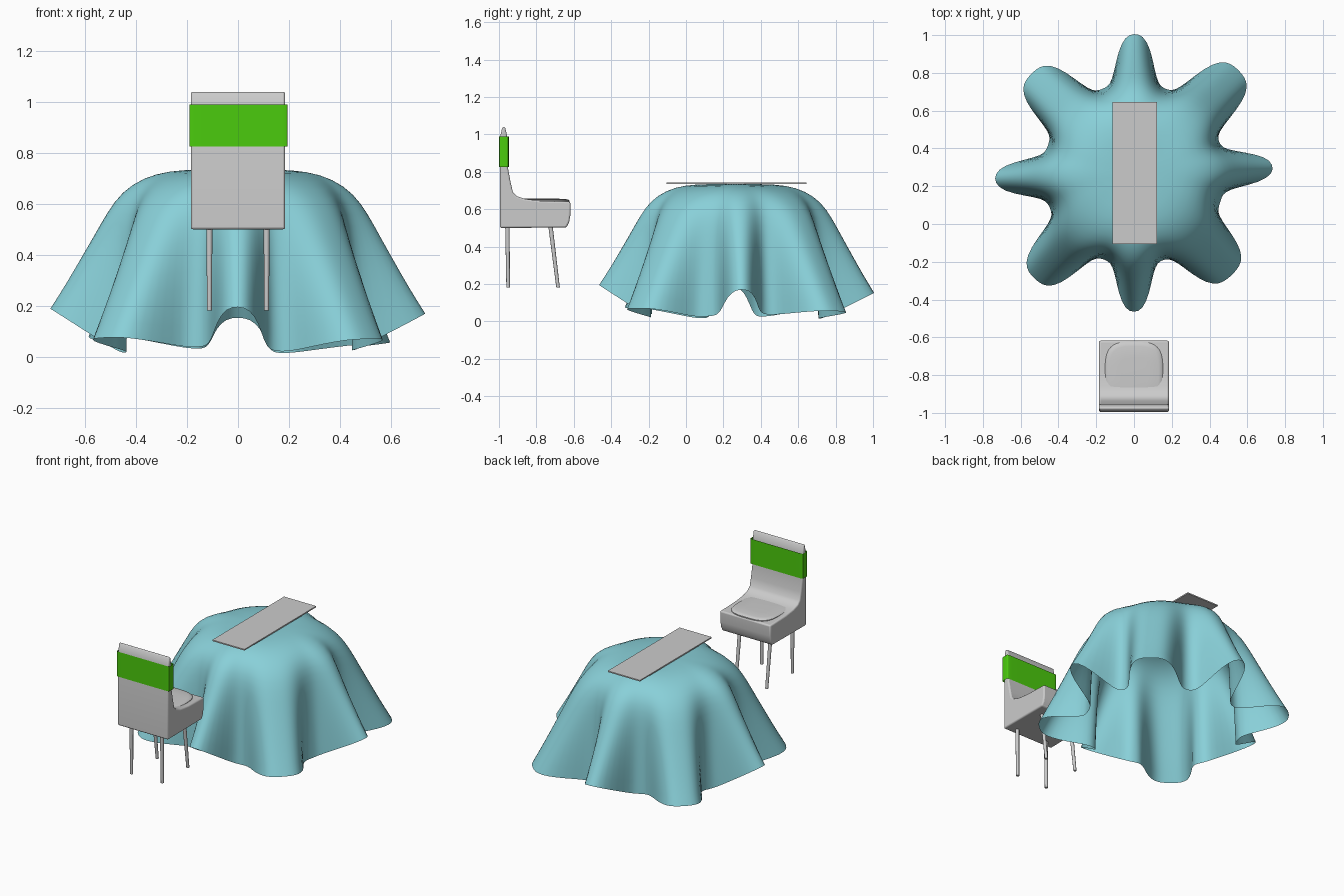
import bpy, bmesh
from math import sin, cos, pi, exp, copysign
from mathutils import Vector

if "Cube" in bpy.data.objects:
    bpy.data.objects.remove(bpy.data.objects["Cube"])


def material(name, rgb):
    m = bpy.data.materials.new(name)
    m.diffuse_color = (*rgb, 1)
    m.use_nodes = True
    m.node_tree.nodes["Principled BSDF"].inputs["Base Color"].default_value = m.diffuse_color
    return m


def finish(name, bm, mat=None, angle=None):
    bmesh.ops.recalc_face_normals(bm, faces=bm.faces)
    me = bpy.data.meshes.new(name)
    bm.to_mesh(me)
    bm.free()
    ob = bpy.data.objects.new(name, me)
    bpy.context.collection.objects.link(ob)
    if mat:
        me.materials.append(mat)
    if angle:
        bpy.ops.object.select_all(action='DESELECT')
        ob.select_set(True)
        bpy.context.view_layer.objects.active = ob
        bpy.ops.object.shade_smooth_by_angle(angle=angle)
    return ob


def bridge(bm, a, b):
    n = len(a)
    for i in range(n):
        bm.faces.new((a[i], a[(i + 1) % n], b[(i + 1) % n], b[i]))


# Tablecloth: radial profiles blended between valleys and eight hanging folds
CY = 0.265
valley = [(.15, .735), (.26, .728), (.35, .698), (.41, .64), (.44, .56),
          (.453, .46), (.463, .33), (.472, .18), (.48, .015)]
fold = [(.15, .735), (.27, .728), (.37, .698), (.455, .638), (.51, .555),
        (.56, .46), (.615, .36), (.675, .25), (.735, .15)]
# angle, hem radius, half width, hem height, squareness
folds = [(.045, .74, .16, .15, 3), (.78, .78, .25, .045, 4),
         (1.565, .745, .18, .15, 3), (2.37, .76, .25, .06, 4),
         (pi + .035, .74, .17, .19, 3), (pi + .81, .765, .24, .06, 4),
         (1.5 * pi, .735, .165, .18, 3), (2 * pi - .8, .745, .27, .07, 4)]


def cloth_point(k, a):
    s = k / (len(valley) - 1)
    (vr, vz), (fr, fz) = valley[k], fold[k]
    wsum = dr = dz = 0
    for ang, rad, width, hem, p in folds:
        d = abs((a - ang + pi) % (2 * pi) - pi)
        w = exp(-(d / (width * (1 + .35 * (1 - s)))) ** (2 + (p - 2) * s))
        wsum += w
        dr += w * (fr + (rad - .735) * s - vr)
        dz += w * (fz + (hem - .15) * s ** 1.5 - vz)
    n = max(1, wsum)
    r = vr + dr / n
    z = vz + dz / n + .012 * s ** 3 * (1 + sin(3 * a + 1))
    return r * cos(a), CY + r * sin(a), z


SEG = 96
bm = bmesh.new()
rings = [[bm.verts.new(cloth_point(k, 2 * pi * i / SEG)) for i in range(SEG)]
         for k in range(len(valley))]
for a, b in zip(rings, rings[1:]):
    bridge(bm, a, b)
bm.faces.new(rings[0])
cloth = finish("tablecloth", bm, material("teal_cloth", (.25, .63, .69)), pi)
cloth.modifiers.new("smooth", 'SUBSURF').levels = 1
cloth.modifiers["smooth"].render_levels = 1

# Flat runner on the table top
bm = bmesh.new()
bmesh.ops.create_cube(bm, size=1)
for v in bm.verts:
    v.co = (.003 + v.co.x * .235, .27 + v.co.y * .75, .739 + v.co.z * .008)
finish("table_runner", bm)

# Chair shell: side profile (y, z) extruded across x
profile = [(-.995, .50), (-.64, .502), (-.625, .53), (-.618, .57), (-.618, .64),
           (-.78, .645), (-.86, .655), (-.905, .67), (-.925, .69), (-.937, .74),
           (-.952, .82), (-.954, .98), (-.966, 1.035), (-.975, 1.043),
           (-.983, 1.035), (-.995, .98)]
bm = bmesh.new()
left = [bm.verts.new((-.185, y, z)) for y, z in profile]
right = [bm.verts.new((.185, y, z)) for y, z in profile]
bridge(bm, left, right)
bm.faces.new(left)
bm.faces.new(right)
shell = finish("chair_shell", bm, None, .7)
bev = shell.modifiers.new("rounded", 'BEVEL')
bev.width, bev.segments, bev.limit_method, bev.angle_limit = .014, 3, 'ANGLE', .9


def squircle(bm, cx, cy, rx, ry, z, power, n=48):
    out = []
    for i in range(n):
        c, s = cos(2 * pi * i / n), sin(2 * pi * i / n)
        out.append(bm.verts.new((cx + copysign(abs(c) ** power, c) * rx,
                                 cy + copysign(abs(s) ** power, s) * ry, z)))
    return out


# Seat cushion
bm = bmesh.new()
loops = [squircle(bm, 0, -.785, .153 * f, .162 * f, z, .6)
         for f, z in ((1, .63), (1, .646), (.97, .651), (.85, .655), (.5, .657))]
for a, b in zip(loops, loops[1:]):
    bridge(bm, a, b)
bm.faces.new(loops[-1])
bm.faces.new(loops[0])
finish("seat_cushion", bm, None, .7)

# Green sash: open band around the backrest
bm = bmesh.new()
low, high = (squircle(bm, .002, -.9735, .192, .0265, z, .14, 64) for z in (.825, .99))
bridge(bm, low, high)
finish("chair_sash", bm, material("green_sash", (.07, .6, .004)), pi)

# Four thin legs, front pair raked forward
for side, x in (("left", -.112), ("right", .112)):
    for end, y0, y1 in (("back", -.955, -.951), ("front", -.727, -.684)):
        top, foot = Vector((x, y0, .53)), Vector((x, y1, .182))
        bm = bmesh.new()
        ends = [[bm.verts.new(p + Vector((r * cos(t * pi / 8), r * sin(t * pi / 8), 0)))
                 for t in range(16)] for p, r in ((top, .012), (foot, .0095))]
        bridge(bm, *ends)
        for ring in ends:
            bm.faces.new(ring)
        finish(f"{end}_leg_{side}", bm, None, .7)
